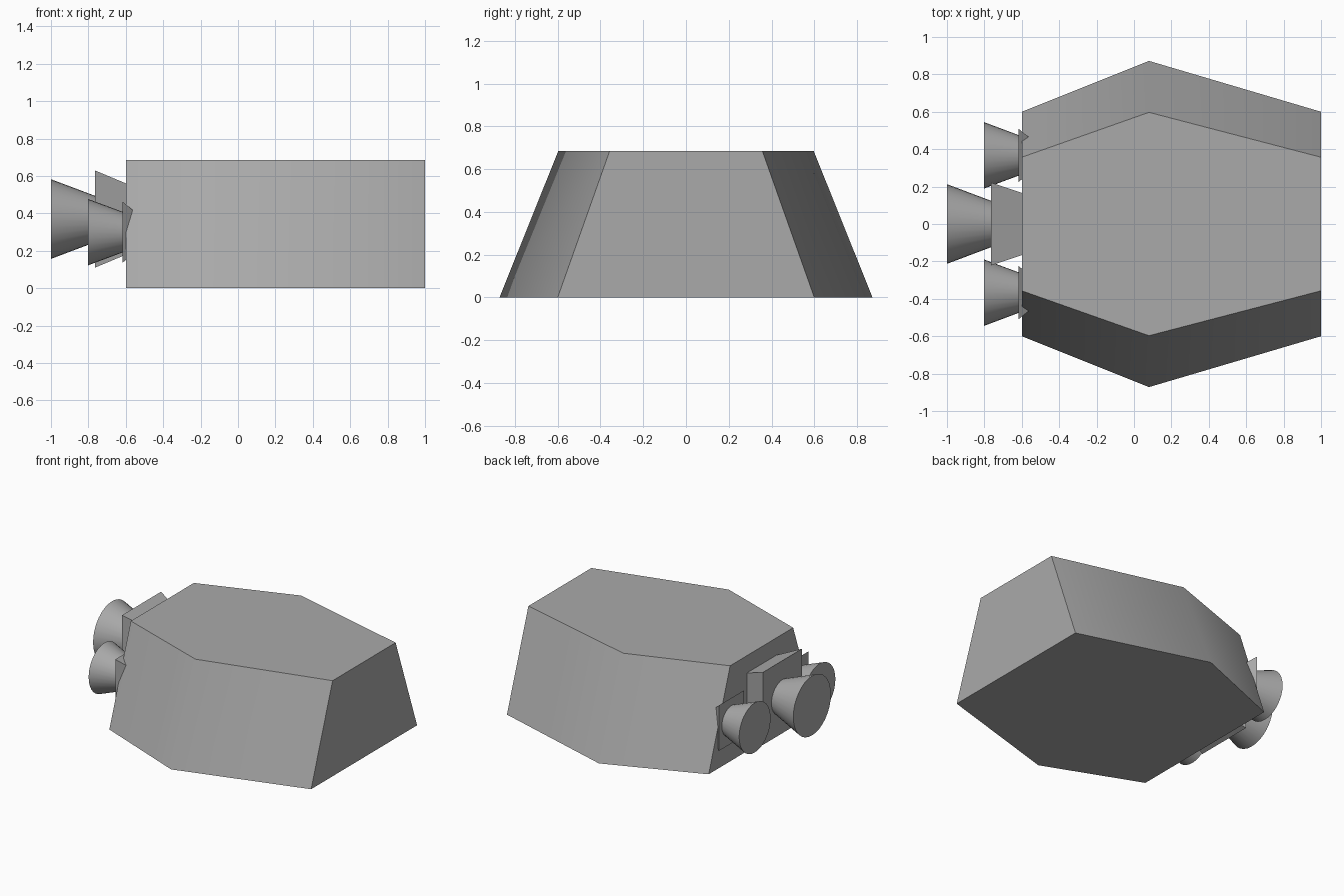
import bpy
import bmesh
import math

cube = bpy.data.objects.get("Cube")
if cube:
    bpy.data.objects.remove(cube, do_unlink=True)

GREY = (0.40, 0.40, 0.40, 1.0)
grey = bpy.data.materials.new("hull grey")
grey.diffuse_color = GREY
grey.use_nodes = True
grey.node_tree.nodes["Principled BSDF"].inputs["Base Color"].default_value = GREY


def loft(name, ring_a, ring_b):
    """Closed solid between two matching rings of points."""
    bm = bmesh.new()
    a = [bm.verts.new(p) for p in ring_a]
    b = [bm.verts.new(p) for p in ring_b]
    n = len(a)
    bm.faces.new(a)
    bm.faces.new(b)
    for i in range(n):
        j = (i + 1) % n
        bm.faces.new((a[i], a[j], b[j], b[i]))
    bmesh.ops.recalc_face_normals(bm, faces=bm.faces)
    mesh = bpy.data.meshes.new(name)
    bm.to_mesh(mesh)
    bm.free()
    mesh.materials.append(grey)
    obj = bpy.data.objects.new(name, mesh)
    bpy.context.collection.objects.link(obj)
    bpy.ops.object.select_all(action="DESELECT")
    obj.select_set(True)
    bpy.context.view_layer.objects.active = obj
    bpy.ops.object.shade_smooth_by_angle(angle=math.radians(45))
    return obj


def hexagon(z, end, middle):
    return [(-0.6, -end, z), (0.08, -middle, z), (1.0, -end, z),
            (1.0, end, z), (0.08, middle, z), (-0.6, end, z)]


def rectangle(x, y, z, hy, hz):
    return [(x, y + sy * hy, z + sz * hz)
            for sy, sz in ((-1, -1), (1, -1), (1, 1), (-1, 1))]


def circle(x, y, z, r, n=32):
    return [(x, y + r * math.cos(2 * math.pi * i / n),
             z + r * math.sin(2 * math.pi * i / n)) for i in range(n)]


# Hull: six-sided body with slanted long sides
loft("hull", hexagon(0.0, 0.6, 0.872), hexagon(0.685, 0.357, 0.597))

# Main engine: flared mount and nozzle
loft("main_engine_mount", rectangle(-0.765, 0, 0.37, 0.222, 0.26),
     rectangle(-0.55, 0, 0.37, 0.15, 0.17))
loft("main_nozzle", circle(-1.0, 0, 0.37, 0.213), circle(-0.74, 0, 0.37, 0.115))

# Side engines
for side, y in (("left", 0.367), ("right", -0.367)):
    loft(side + "_engine_mount", rectangle(-0.617, y, 0.30, 0.142, 0.163),
         rectangle(-0.51, y, 0.30, 0.055, 0.075))
    loft(side + "_nozzle", circle(-0.803, y, 0.30, 0.178),
         circle(-0.6, y, 0.30, 0.102))
